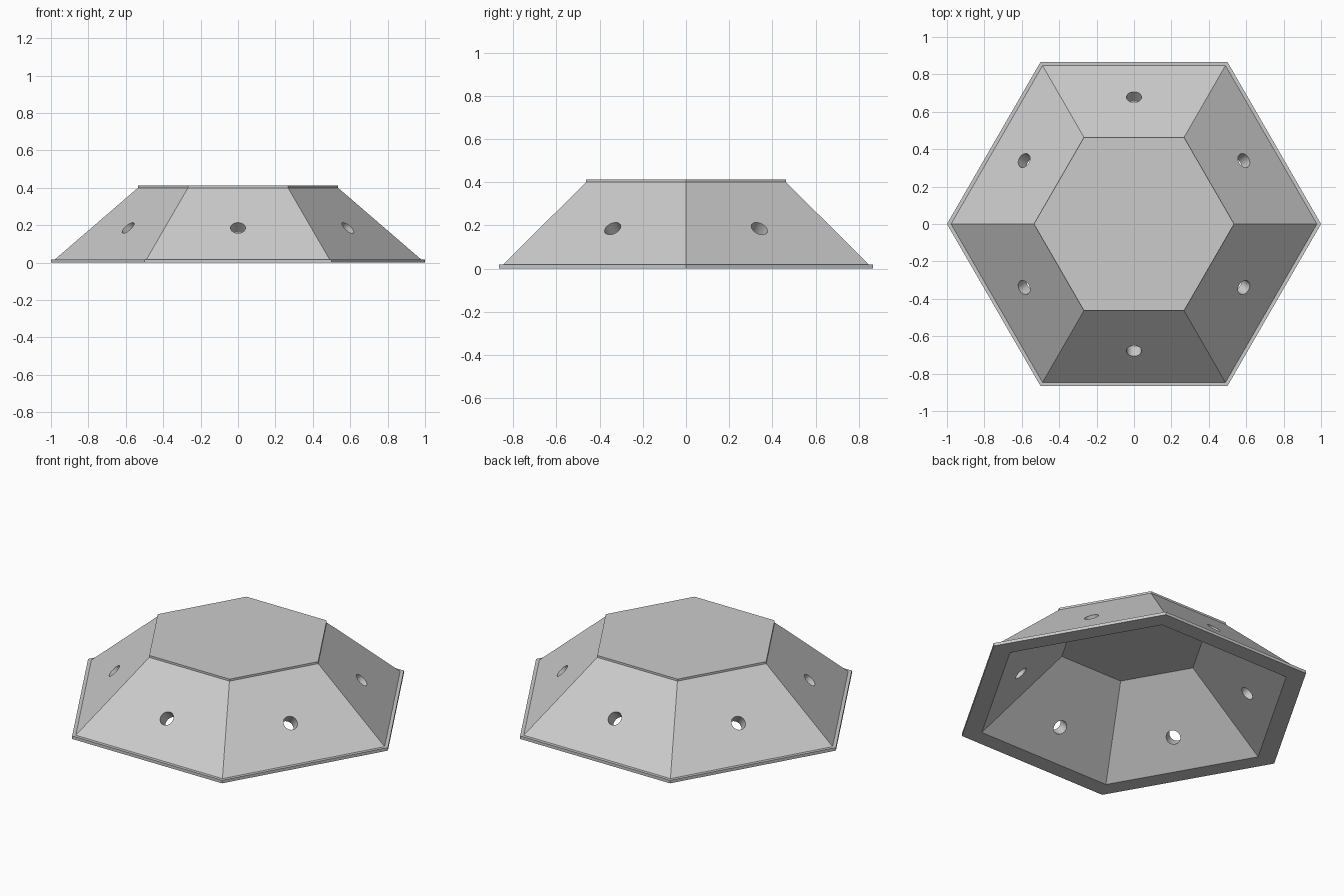
import bpy, bmesh, math
from mathutils import Matrix, Vector

cube = bpy.data.objects.get("Cube")
if cube:
    bpy.data.objects.remove(cube)

SIDES = 6


def material(name, rgb):
    mat = bpy.data.materials.new(name)
    mat.use_nodes = True
    mat.diffuse_color = (*rgb, 1)
    mat.node_tree.nodes["Principled BSDF"].inputs["Base Color"].default_value = (*rgb, 1)
    return mat


def new_object(name, bm):
    bmesh.ops.recalc_face_normals(bm, faces=bm.faces[:])
    mesh = bpy.data.meshes.new(name)
    bm.to_mesh(mesh)
    bm.free()
    obj = bpy.data.objects.new(name, mesh)
    bpy.context.collection.objects.link(obj)
    return obj


def hexagon(bm, radius, z):
    step = math.tau / SIDES
    return [bm.verts.new((radius * math.cos(i * step), radius * math.sin(i * step), z))
            for i in range(SIDES)]


# Hollow hexagonal shell: (corner radius, height) from inner ceiling to outer top
profile = [(0.42, 0.388), (0.885, 0), (1, 0), (1, 0.018),
           (0.978, 0.018), (0.535, 0.4), (0.535, 0.412)]
bm = bmesh.new()
rings = [hexagon(bm, r, z) for r, z in profile]
for low, high in zip(rings, rings[1:]):
    for i in range(SIDES):
        j = (i + 1) % SIDES
        bm.faces.new((low[i], low[j], high[j], high[i]))
bm.faces.new(rings[0])
bm.faces.new(rings[-1])
shell = new_object("hexagonal_cover", bm)
shell.data.materials.append(material("light grey", (0.6, 0.6, 0.6)))

# Round hole drilled squarely through the middle of each sloping side
bm = bmesh.new()
for i in range(SIDES):
    angle = (i + 0.5) * math.tau / SIDES
    normal = Vector((math.cos(angle), math.sin(angle), 1))
    place = Matrix.Translation((0.68 * normal.x, 0.68 * normal.y, 0.187))
    turn = normal.to_track_quat("Z", "Y").to_matrix().to_4x4()
    bmesh.ops.create_cone(bm, cap_ends=True, segments=32, radius1=0.04, radius2=0.04,
                          depth=0.24, matrix=place @ turn)
cutter = new_object("hole_cutter", bm)
cutter.hide_render = True

cut = shell.modifiers.new("holes", "BOOLEAN")
cut.operation = "DIFFERENCE"
cut.solver = "EXACT"
cut.object = cutter
bpy.ops.object.select_all(action="DESELECT")
bpy.context.view_layer.objects.active = shell
shell.select_set(True)
bpy.ops.object.modifier_apply(modifier=cut.name)
bpy.data.objects.remove(cutter)

# Smooth hole walls, crisp panel edges
bpy.ops.object.shade_smooth_by_angle(angle=math.radians(25))
